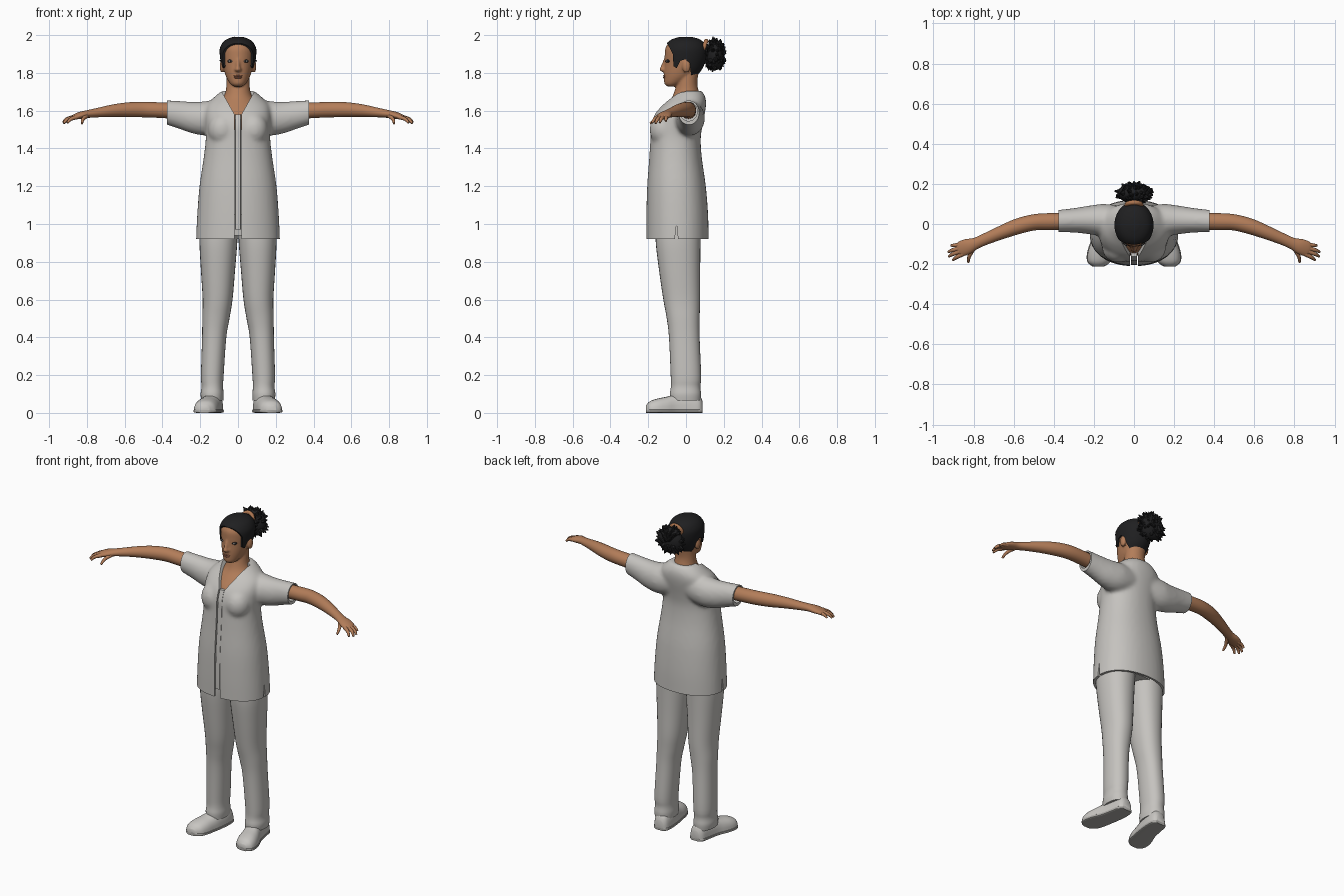
import bpy
import bmesh
import math
import random
from mathutils import Vector, Matrix

random.seed(4)
default_cube = bpy.data.objects.get("Cube")
if default_cube:
    bpy.data.objects.remove(default_cube, do_unlink=True)

X, Y, Z = Vector((1, 0, 0)), Vector((0, 1, 0)), Vector((0, 0, 1))


def material(name, red, green, blue):
    mat = bpy.data.materials.new(name)
    mat.use_nodes = True
    mat.diffuse_color = (red, green, blue, 1)
    shader = next(n for n in mat.node_tree.nodes if n.type == "BSDF_PRINCIPLED")
    shader.inputs["Base Color"].default_value = (red, green, blue, 1)
    shader.inputs["Roughness"].default_value = 0.8
    return mat


cloth = material("grey cloth", .56, .545, .52)
shoe_grey = material("shoe grey", .58, .565, .54)
sole_grey = material("sole grey", .42, .41, .39)
skin = material("brown skin", .45, .205, .1)
lip_brown = material("lip brown", .33, .12, .07)
black = material("black hair", .014, .014, .015)
tie_brown = material("hair tie brown", .42, .18, .08)
white = material("eye white", .75, .72, .68)


def smooth_rows(rows, steps):
    """Catmull-Rom curve through the given cross-section rows."""
    out, last = [], len(rows) - 1
    for i in range(last):
        quad = zip(rows[max(i - 1, 0)], rows[i], rows[i + 1], rows[min(i + 2, last)])
        quad = list(quad)
        for k in range(steps):
            t = k / steps
            out.append([b + t / 2 * (c - a + t * (2*a - 5*b + 4*c - d + t * (3*b - a - 3*c + d)))
                        for a, b, c, d in quad])
    return out + [list(rows[-1])]


def loft(bm, rows, axis="Z", n=24, p=2.0, steps=4, side=1, floor=None):
    """Skin superellipse rings (x, y, z, half width, half height) along an axis or path."""
    rows = smooth_rows(rows, steps)
    rings = []
    for i, (x, y, z, a, b) in enumerate(rows):
        u, v = X, (Y if axis == "Z" else Z)
        if axis == "path":
            ahead, behind = rows[min(i + 1, len(rows) - 1)], rows[max(i - 1, 0)]
            t = (Vector(ahead[:3]) - Vector(behind[:3])).normalized()
            u = Z.cross(t).normalized()
            v = t.cross(u)
        ring = []
        for k in range(n):
            c, s = math.cos(math.tau * k / n), math.sin(math.tau * k / n)
            c, s = (math.copysign(abs(w) ** (2 / p), w) for w in (c, s))
            co = Vector((x, y, z)) + u * (a * c) + v * (b * s)
            co.x *= side
            if floor is not None:
                co.z = max(co.z, floor)
            ring.append(bm.verts.new(co))
        rings.append(ring)
    for lower, upper in zip(rings, rings[1:]):
        for k in range(n):
            j = (k + 1) % n
            bm.faces.new((lower[k], lower[j], upper[j], upper[k]))
    bm.faces.new(rings[0][::-1])
    bm.faces.new(rings[-1])


def column(rows, grow=0.0):
    """Turn (z, x centre, half width, front y, back y) into loft rows."""
    return [(x, (f + b) / 2, z, w + grow, (b - f) / 2 + grow) for z, x, w, f, b in rows]


def ellipsoid(bm, centre, radii, segments=24):
    bmesh.ops.create_uvsphere(bm, u_segments=segments, v_segments=segments // 2, radius=1,
                              matrix=Matrix.Translation(centre) @ Matrix.Diagonal((*radii, 1)))


def prism(points, axis, low, high):
    bm = bmesh.new()
    place = (lambda a, b, d: (d, a, b)) if axis == "X" else (lambda a, b, d: (a, d, b))
    ends = [[bm.verts.new(place(a, b, d)) for a, b in points] for d in (low, high)]
    for k in range(len(points)):
        j = (k + 1) % len(points)
        bm.faces.new((ends[0][k], ends[0][j], ends[1][j], ends[1][k]))
    bm.faces.new(ends[0][::-1])
    bm.faces.new(ends[1])
    return bm


def make(name, bm, mat=None, voxel=0, relax=6, angle=40):
    bmesh.ops.recalc_face_normals(bm, faces=bm.faces)
    mesh = bpy.data.meshes.new(name)
    bm.to_mesh(mesh)
    bm.free()
    obj = bpy.data.objects.new(name, mesh)
    bpy.context.scene.collection.objects.link(obj)
    if mat:
        mesh.materials.append(mat)
    if voxel:
        remesh = obj.modifiers.new("merge", "REMESH")
        remesh.mode, remesh.voxel_size = "VOXEL", voxel
        soften = obj.modifiers.new("soften", "SMOOTH")
        soften.factor, soften.iterations = .5, relax
        for modifier in ("merge", "soften"):
            apply_modifier(obj, modifier)
    shade(obj, angle)
    return obj


def activate(obj):
    for other in bpy.context.selected_objects:
        other.select_set(False)
    obj.select_set(True)
    bpy.context.view_layer.objects.active = obj


def apply_modifier(obj, name):
    activate(obj)
    bpy.ops.object.modifier_apply(modifier=name)


def shade(obj, angle=40):
    activate(obj)
    bpy.ops.object.shade_smooth_by_angle(angle=math.radians(angle))


def cut(obj, cutter_mesh):
    cutter = make("cutter", cutter_mesh)
    cutter.hide_render = True
    boolean = obj.modifiers.new("cut", "BOOLEAN")
    boolean.operation, boolean.solver, boolean.object = "DIFFERENCE", "EXACT", cutter
    apply_modifier(obj, "cut")
    bpy.data.objects.remove(cutter, do_unlink=True)


def lofted(rows, **options):
    bm = bmesh.new()
    loft(bm, rows, **options)
    return bm


# Shirt: torso, bust and sleeves blended into one surface
torso = [(.86, 0, .222, -.21, .12), (.92, 0, .222, -.21, .12), (1.05, 0, .216, -.21, .117),
         (1.2, 0, .204, -.206, .105), (1.35, 0, .182, -.195, .084), (1.45, 0, .171, -.189, .078),
         (1.52, 0, .173, -.186, .087), (1.58, 0, .175, -.166, .099), (1.63, 0, .165, -.126, .106),
         (1.67, 0, .128, -.086, .103), (1.705, 0, .086, -.06, .085)]
sleeve = [(.05, .02, 1.575, .07, .085), (.15, .02, 1.56, .08, .092), (.22, .02, 1.562, .072, .086),
          (.3, .018, 1.577, .061, .074), (.41, .013, 1.598, .054, .06)]
bm = bmesh.new()
loft(bm, column(torso), n=40, p=2.2)
for side in (-1, 1):
    loft(bm, sleeve, axis="path", side=side)
    ellipsoid(bm, (side * .082, -.115, 1.5), (.078, .078, .09))
shirt = make("shirt", bm, cloth, voxel=.011)

# Hem, sleeve openings, side slits, neckline and front opening
cut(shirt, prism([(-1, .8), (1, .8), (1, .92), (-1, .92)], "Y", -1, 1))
cut(shirt, lofted([(0, -.045, .86, .211, .154), (0, -.045, 1, .2, .15)], n=40, p=2.2))
cut(shirt, prism([(-.062, .9), (-.04, .9), (-.05, 1)], "X", -1, 1))
for side in (-1, 1):
    cut(shirt, prism([(side * x, z) for x, z in ((.373, 1.4), (.5, 1.4), (.5, 1.8), (.378, 1.8))],
                     "Y", -1, 1))
    cut(shirt, lofted([(.33, .016, 1.592, .046, .05), (.45, .01, 1.602, .046, .05)],
                      axis="path", side=side))
cut(shirt, prism([(-.018, 1.58), (.018, 1.58), (.12, 1.76), (-.12, 1.76)], "Y", -.4, 0))
cut(shirt, prism([(-.019, .85), (.019, .85), (.019, 1.59), (-.019, 1.59)], "Y", -.4, -.145))
shade(shirt)

# Button strip set just behind the front opening
strip = [(0, front + .014, z, .015, .009) for z, x, w, front, back in torso[2:8]]
strip.insert(0, (0, -.196, .97, .015, .009))
make("button_strip", lofted(strip, p=8), cloth)

# Trousers
leg = [(.065, .136, .058, -.084, .078), (.1, .137, .061, -.086, .08), (.14, .136, .057, -.08, .076),
       (.2, .136, .06, -.081, .08), (.4, .126, .064, -.09, .072), (.5, .117, .072, -.102, .072),
       (.6, .108, .079, -.12, .075), (.75, .106, .09, -.142, .075), (.9, .104, .1, -.16, .077),
       (1, .1, .1, -.16, .08)]
bm = bmesh.new()
for side in (-1, 1):
    loft(bm, column(leg), n=32, p=2.2, side=side)
loft(bm, column([(.94, 0, .19, -.15, .075), (1.05, 0, .19, -.16, .085)]), n=32)
make("trousers", bm, cloth)

# Shoes: (y, x centre, half width, top)
shoe = [(.088, .126, .028, .06), (.07, .127, .045, .095), (.02, .13, .052, .108),
        (-.05, .141, .056, .1), (-.1, .156, .062, .086), (-.15, .168, .064, .076),
        (-.19, .175, .054, .062), (-.212, .178, .026, .04)]
for side, label in ((1, "left"), (-1, "right")):
    upper = [(x, y, .012, w, top - .012) for y, x, w, top in shoe]
    make(label + "_shoe", lofted(upper, axis="Y", p=2.4, side=side, floor=.015), shoe_grey)
    sole = [(x, y, .01, w + .003, .01) for y, x, w, top in shoe]
    make(label + "_sole", lofted(sole, axis="Y", p=5, side=side), sole_grey)

# Arms, hands and fingers
arm = [(.32, .013, 1.598, .04, .042), (.42, .012, 1.603, .042, .041), (.5, .008, 1.606, .04, .041),
       (.58, -.012, 1.605, .039, .039), (.66, -.042, 1.6, .034, .033), (.74, -.075, 1.59, .029, .025),
       (.79, -.097, 1.583, .029, .021), (.83, -.112, 1.576, .038, .019),
       (.865, -.125, 1.567, .037, .014), (.88, -.13, 1.563, .022, .009)]
fingers = [((.85, -.148, 1.567), (.885, -.166, 1.555), (.903, -.18, 1.535)),
           ((.86, -.134, 1.567), (.903, -.15, 1.555), (.922, -.162, 1.533)),
           ((.865, -.119, 1.567), (.906, -.131, 1.556), (.926, -.139, 1.537)),
           ((.86, -.103, 1.567), (.893, -.106, 1.56), (.912, -.107, 1.545)),
           ((.795, -.115, 1.576), (.82, -.158, 1.556), (.826, -.19, 1.532))]
for side, label in ((1, "left"), (-1, "right")):
    bm = bmesh.new()
    loft(bm, arm, axis="path", side=side)
    for joints in fingers:
        rows = [(*joint, r, r) for joint, r in zip(joints, (.012, .0095, .006))]
        loft(bm, rows, axis="path", n=10, side=side)
    make(label + "_arm", bm, skin)

# Head, ears, nose, neck and upper chest blended together
skull = [(1.728, 0, .022, -.098, -.055), (1.742, 0, .041, -.114, -.02), (1.775, 0, .061, -.117, .035),
         (1.81, 0, .073, -.117, .07), (1.85, 0, .081, -.114, .09), (1.89, 0, .087, -.113, .1),
         (1.93, 0, .087, -.109, .1), (1.962, 0, .071, -.088, .084), (1.98, 0, .047, -.06, .058),
         (1.991, 0, .014, -.02, .018)]
neck = [(1.5, 0, .12, -.15, .04), (1.55, 0, .135, -.156, .06), (1.59, 0, .135, -.138, .075),
        (1.63, 0, .115, -.106, .08), (1.665, 0, .083, -.078, .08), (1.7, 0, .066, -.062, .068),
        (1.75, 0, .061, -.05, .06), (1.82, 0, .06, -.05, .07)]
nose = [(1.875, 0, .009, -.117, -.09), (1.835, 0, .012, -.134, -.09), (1.817, 0, .019, -.141, -.09),
        (1.806, 0, .014, -.128, -.09)]
bm = bmesh.new()
for rows in (skull, neck, nose):
    loft(bm, column(rows), n=32)
for side in (-1, 1):
    ellipsoid(bm, (side * .084, .002, 1.835), (.013, .022, .035))
make("head_and_neck", bm, skin, voxel=.006, relax=3)

# Lips and eyes
bm = bmesh.new()
ellipsoid(bm, (0, -.109, 1.784), (.024, .0125, .005))
ellipsoid(bm, (0, -.109, 1.775), (.021, .0125, .006))
make("lips", bm, lip_brown)
for name, mat, depth, radii in (("eyelids", black, -.093, (.019, .0125, .0095)),
                                ("eyeballs", white, -.094, (.016, .014, .007)),
                                ("irises", black, -.101, (.0065, .009, .0065))):
    bm = bmesh.new()
    for side in (-1, 1):
        ellipsoid(bm, (side * .038, depth, 1.862), radii, 16)
    make(name, bm, mat)

# Swept-back hair, trimmed along the hairline
hair = make("hair_cap", lofted(column(skull, .009), n=40), black)
hairline = [(-.3, 1.955), (-.1, 1.955), (-.085, 1.93), (-.07, 1.9), (-.066, 1.835), (-.05, 1.825),
            (-.03, 1.865), (0, 1.872), (.02, 1.845), (.027, 1.79), (.06, 1.765), (.3, 1.765),
            (.3, 1.6), (-.3, 1.6)]
cut(hair, prism(hairline, "X", -.3, .3))
shade(hair)

# Bun of spiky tufts with its tie
centre = Vector((0, .153, 1.893))
bm = bmesh.new()
ellipsoid(bm, centre, (.083, .05, .08))
for _ in range(110):
    way = Vector([random.gauss(0, 1) for _ in range(3)]).normalized()
    reach = random.uniform(.92, 1.08)
    tip = Vector((way.x * .1, way.y * .06, way.z * .094)) * reach
    spin = tip.to_track_quat("Z", "Y").to_matrix().to_4x4()
    bmesh.ops.create_cone(bm, cap_ends=True, segments=6, radius1=.026, radius2=.002,
                          depth=tip.length * .5,
                          matrix=Matrix.Translation(centre + tip * .75) @ spin)
make("hair_bun", bm, black, angle=30)
bpy.ops.mesh.primitive_torus_add(major_radius=.036, minor_radius=.012, major_segments=24,
                                 minor_segments=10, location=(0, .095, 1.935),
                                 rotation=(math.radians(70), 0, 0))
tie = bpy.context.object
tie.name = "hair_tie"
tie.data.materials.append(tie_brown)
shade(tie)
